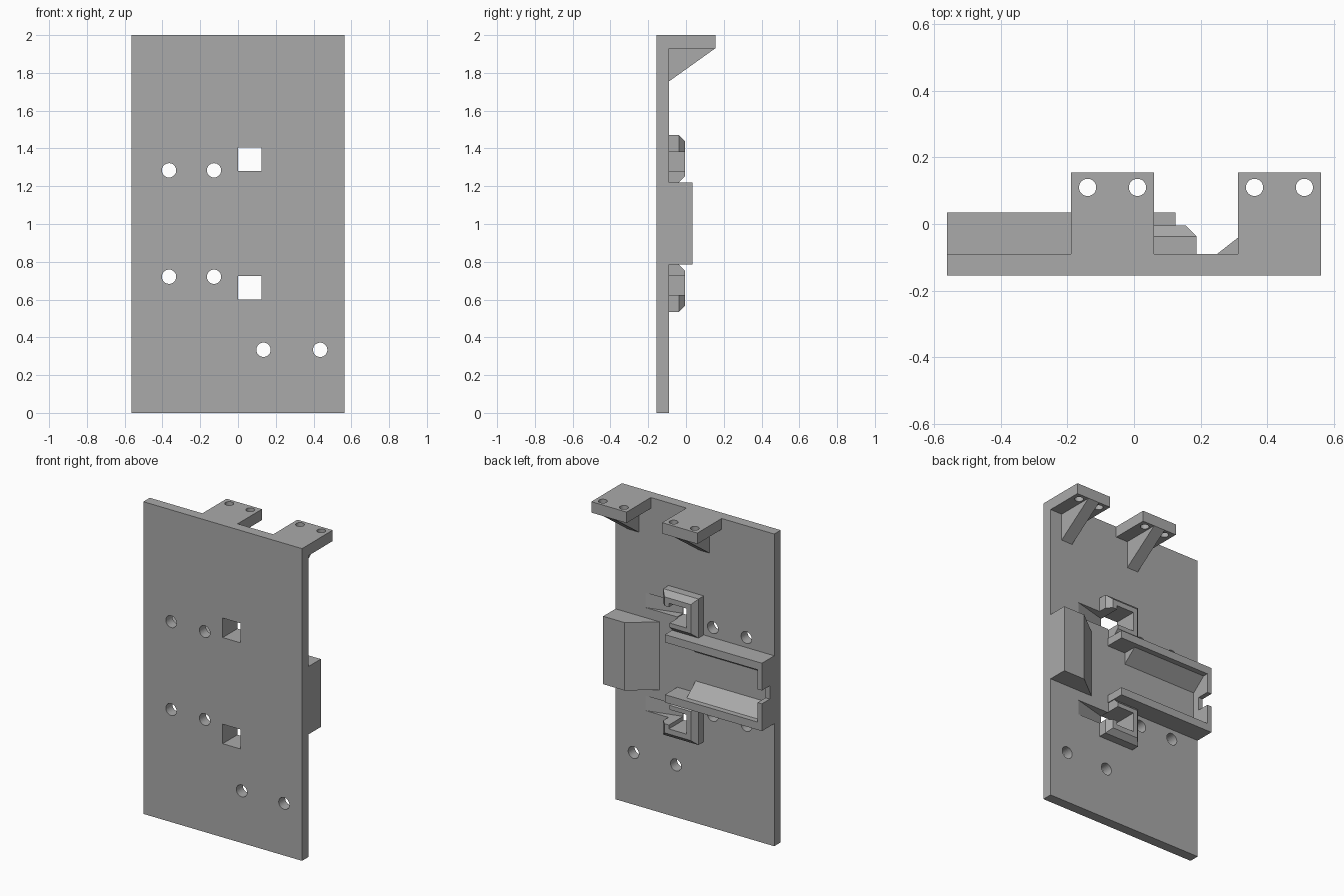
import bpy, bmesh, math

if "Cube" in bpy.data.objects:
    bpy.data.objects.remove(bpy.data.objects["Cube"], do_unlink=True)

grey = bpy.data.materials.new("plain_grey")
grey.use_nodes = True
GREY = (0.4, 0.4, 0.4, 1)
grey.diffuse_color = GREY
grey.node_tree.nodes["Principled BSDF"].inputs["Base Color"].default_value = GREY

FRONT, BACK, RAIL_Y, MID = -0.155, -0.09, 0.035, 1.0025


def finish(name, bm):
    bmesh.ops.recalc_face_normals(bm, faces=bm.faces)
    mesh = bpy.data.meshes.new(name)
    bm.to_mesh(mesh)
    bm.free()
    mesh.materials.append(grey)
    obj = bpy.data.objects.new(name, mesh)
    bpy.context.collection.objects.link(obj)
    return obj


def prism(name, pts, axis, lo, hi):
    """Extrude a profile along x (y, z), y (x, z) or z (x, y)."""
    place = {"x": lambda a, b, t: (t, a, b),
             "y": lambda a, b, t: (a, t, b),
             "z": lambda a, b, t: (a, b, t)}[axis]
    bm = bmesh.new()
    ends = [[bm.verts.new(place(a, b, t)) for a, b in pts] for t in (lo, hi)]
    for end in ends:
        bm.faces.new(end)
    for i in range(len(pts)):
        j = (i + 1) % len(pts)
        bm.faces.new((ends[0][i], ends[0][j], ends[1][j], ends[1][i]))
    return finish(name, bm)


def box(name, x0, x1, y0, y1, z0, z1):
    return prism(name, [(x0, y0), (x1, y0), (x1, y1), (x0, y1)], "z", z0, z1)


def rod(axis, a, b, r, lo, hi, n=32):
    ring = [(a + r * math.cos(2 * math.pi * i / n),
             b + r * math.sin(2 * math.pi * i / n)) for i in range(n)]
    return prism("cutter", ring, axis, lo, hi)


def cut(obj, cutter):
    """Subtract the cutter, bake the result and drop the cutter."""
    mod = obj.modifiers.new("cut", "BOOLEAN")
    mod.operation, mod.solver, mod.object = "DIFFERENCE", "EXACT", cutter
    bpy.context.view_layer.update()
    deps = bpy.context.evaluated_depsgraph_get()
    baked = bpy.data.meshes.new_from_object(obj.evaluated_get(deps))
    obj.modifiers.clear()
    obj.data = baked
    bpy.data.objects.remove(cutter, do_unlink=True)


def flip(z, upper):
    """Mirror a height about the middle of the rails."""
    return z if upper else 2 * MID - z


def span(z0, z1, upper):
    return sorted((flip(z0, upper), flip(z1, upper)))


# Back plate with screw holes
plate = box("back_plate", -0.5625, 0.5625, FRONT, BACK, 0, 2)
for x, z in [(-0.365, 1.284), (-0.127, 1.284), (-0.365, 0.721),
             (-0.127, 0.721), (0.135, 0.334), (0.435, 0.334)]:
    cut(plate, rod("y", x, z, 0.038, -0.3, 0.1))

for upper in (True, False):
    side = "upper" if upper else "lower"

    # Square opening and sloping cable slot in the plate
    cut(plate, box("cutter", 0, 0.125, -0.3, 0.1, *span(1.28, 1.405, upper)))
    slot = [(0.35, BACK), (0.125, -0.15), (0.08, -0.15), (0.08, 0), (0.35, 0)]
    cut(plate, prism("cutter", slot, "z", *span(1.285, 1.38, upper)))

    # Chamfered collar around the opening, open toward the slot
    collar = box(side + "_collar", -0.0625, 0.1875, BACK, -0.005,
                 *span(1.22, 1.47, upper))
    bm = bmesh.new()
    bm.from_mesh(collar.data)
    rim = [e for e in bm.edges if all(v.co.y > -0.02 for v in e.verts)]
    bmesh.ops.bevel(bm, geom=rim, offset=0.032, segments=1, affect="EDGES")
    bm.to_mesh(collar.data)
    bm.free()
    cut(collar, box("cutter", 0, 0.125, -0.3, 0.1, *span(1.28, 1.405, upper)))
    cut(collar, box("cutter", 0.12, 0.3, -0.3, 0.1, *span(1.1, 1.38, upper)))

    # Rail with sloped inner support
    box(side + "_rail", -0.5625, 0.125, BACK, RAIL_Y, *span(1.17, 1.22, upper))
    wedge = [(BACK, 1.17), (0.0, 1.17), (BACK, 1.095)]
    prism(side + "_rail_slope", [(y, flip(z, upper)) for y, z in wedge],
          "x", -0.532, -0.005)

# End wall of the rails with a central notch
low, high = span(1.17, 1.17 - 2 * (1.17 - MID), True)
wall = [(BACK, low), (RAIL_Y, low), (RAIL_Y, 0.96), (-0.045, 0.96),
        (-0.045, 1.045), (RAIL_Y, 1.045), (RAIL_Y, high), (BACK, high)]
prism("rail_end_wall", wall, "x", -0.5625, -0.532)

# Stop block opposite the rails
prism("stop_block", [(0.25, BACK), (0.5625, BACK), (0.5625, RAIL_Y),
                     (0.41, RAIL_Y)], "z", 0.785, 1.22)

# Top mounting tabs with gussets
for name, x in (("right", -0.0645), ("left", 0.4375)):
    tab = box(name + "_mounting_tab", x - 0.125, x + 0.125, BACK, 0.155, 1.93, 2)
    for dx in (-0.075, 0.075):
        cut(tab, rod("z", x + dx, 0.11, 0.026, 1.8, 2.1))
    prism(name + "_gusset", [(BACK, 1.755), (0.155, 1.93), (BACK, 1.93)],
          "x", x - 0.04, x + 0.04)
